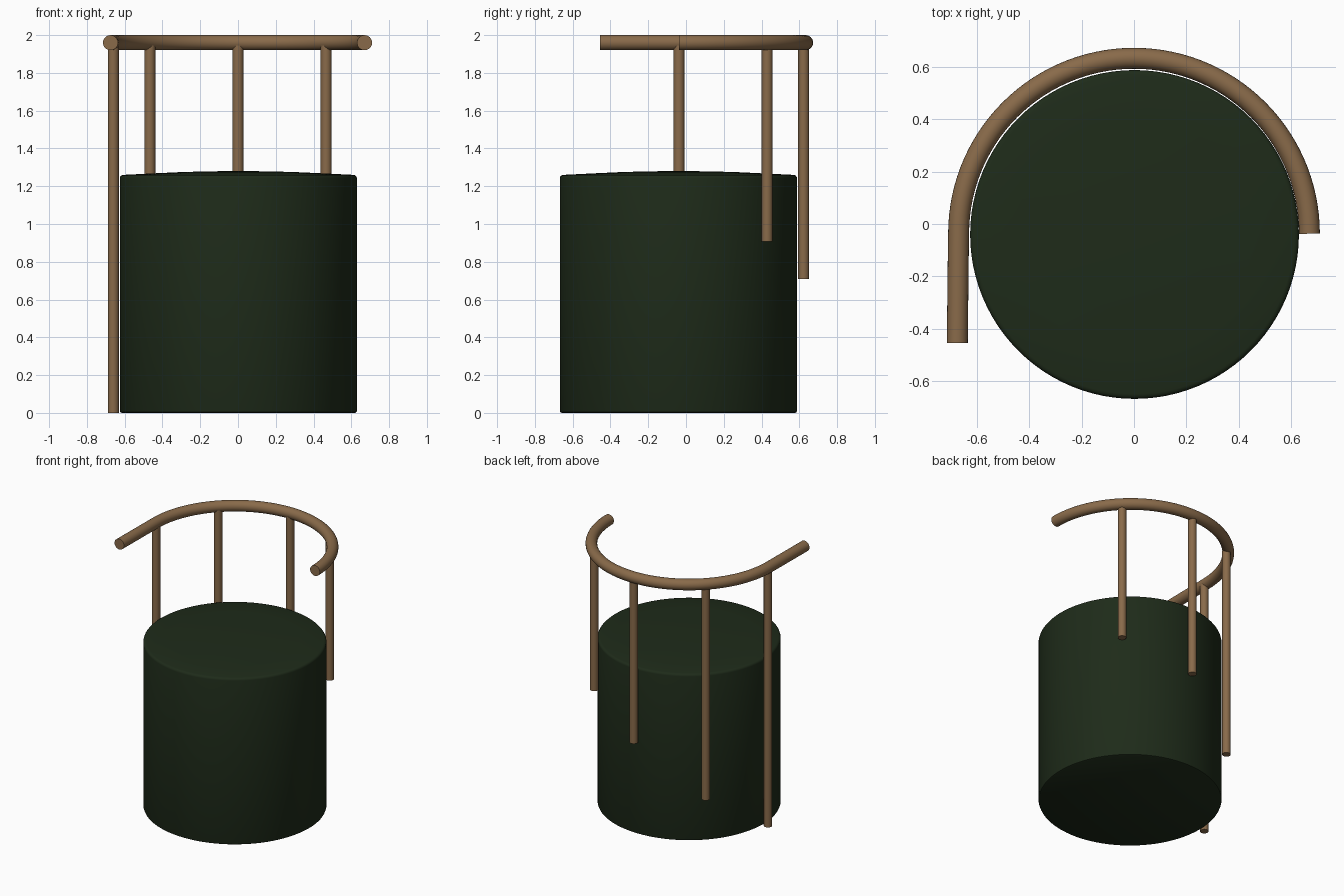
import bpy, bmesh, math
from mathutils import Vector

if "Cube" in bpy.data.objects:
    bpy.data.objects.remove(bpy.data.objects["Cube"])

CY = -0.037          # y of the common axis of seat, rail and posts


def material(name, rgb):
    m = bpy.data.materials.new(name)
    m.diffuse_color = (*rgb, 1)
    m.use_nodes = True
    m.node_tree.nodes["Principled BSDF"].inputs["Base Color"].default_value = m.diffuse_color
    return m


WOOD = material("wood", (0.25, 0.145, 0.068))
GREEN = material("dark_green_fabric", (0.013, 0.024, 0.010))


def make_object(name, bm, mat, angle=35):
    bmesh.ops.remove_doubles(bm, verts=bm.verts, dist=1e-5)
    bmesh.ops.recalc_face_normals(bm, faces=bm.faces)
    me = bpy.data.meshes.new(name)
    bm.to_mesh(me)
    bm.free()
    ob = bpy.data.objects.new(name, me)
    bpy.context.collection.objects.link(ob)
    me.materials.append(mat)
    bpy.ops.object.select_all(action='DESELECT')
    ob.select_set(True)
    bpy.context.view_layer.objects.active = ob
    bpy.ops.object.shade_smooth_by_angle(angle=math.radians(angle))
    return ob


def lathe(name, profile, mat, steps=96):
    bm = bmesh.new()
    vs = [bm.verts.new((r, 0, z)) for r, z in profile]
    es = [bm.edges.new(p) for p in zip(vs, vs[1:])]
    bmesh.ops.spin(bm, geom=vs + es, cent=(0, 0, 0), axis=(0, 0, 1),
                   angle=math.tau, steps=steps)
    return make_object(name, bm, mat)


def tube(name, path, radius, mat, sides=24):
    # round bar swept along a path, capped at both ends
    bm = bmesh.new()
    rings = []
    for i, p in enumerate(path):
        t = (path[min(i + 1, len(path) - 1)] - path[max(i - 1, 0)]).normalized()
        up = Vector((1, 0, 0)) if abs(t.z) > 0.9 else Vector((0, 0, 1))
        u = t.cross(up).normalized()
        w = u.cross(t)
        rings.append([bm.verts.new(p + radius * (math.cos(a) * u + math.sin(a) * w))
                      for a in (math.tau * k / sides for k in range(sides))])
    for a, b in zip(rings, rings[1:]):
        for k in range(sides):
            n = (k + 1) % sides
            bm.faces.new((a[k], a[n], b[n], b[k]))
    bm.faces.new(rings[0])
    bm.faces.new(rings[-1])
    return make_object(name, bm, mat)


def around(radius, degrees, z):
    a = math.radians(degrees)
    return Vector((radius * math.cos(a), CY + radius * math.sin(a), z))


# Drum seat with a gently domed top and softened rims
seat = lathe("drum_seat", [
    (0, 0), (0.618, 0), (0.625, 0.004), (0.628, 0.012),
    (0.628, 1.242), (0.626, 1.25), (0.62, 1.257), (0.61, 1.26),
    (0.45, 1.268), (0.3, 1.275), (0.15, 1.279), (0, 1.28)], GREEN)
seat.location = (0.002, CY - 0.003, 0)

# Back rail: half circle running on into one straight arm
rail = [around(0.67, d, 1.96) for d in range(0, 181, 3)]
rail += [Vector((-0.671, CY - 0.06, 1.96)), Vector((-0.675, -0.455, 1.96))]
tube("back_rail", rail, 0.04, WOOD)

# Posts, each reaching lower than the one before
for i, foot in enumerate((0.908, 0.708, 0.33, 0.0)):
    ang = 45 * (i + 1)
    tube(f"post_{i + 1}", [around(0.66, ang, foot), around(0.66, ang, 1.945)],
         0.029, WOOD)
